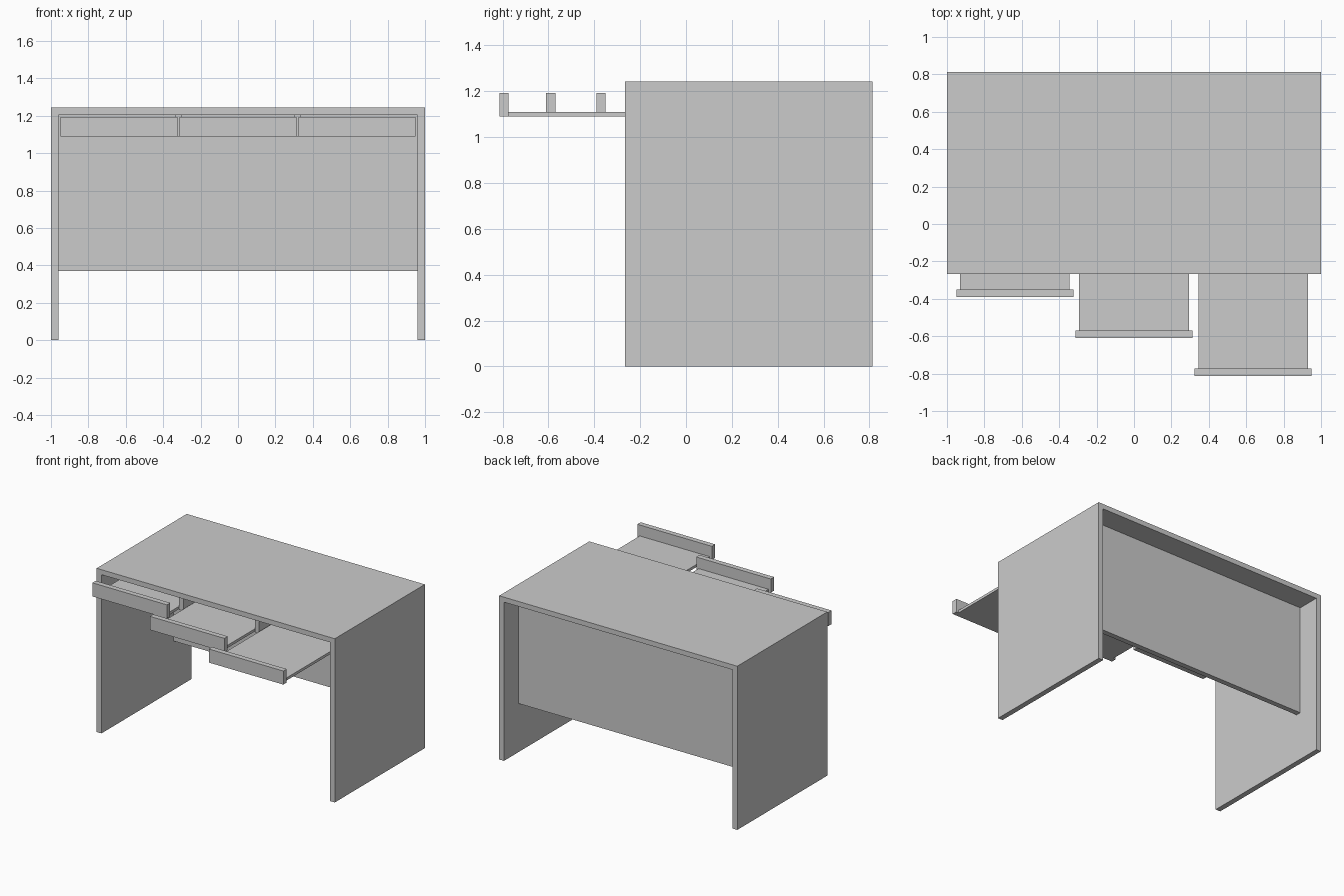
import bpy

if "Cube" in bpy.data.objects:
    bpy.data.objects.remove(bpy.data.objects["Cube"])


def box(name, x, y, z):
    """Box from (min, max) ranges on each axis."""
    bpy.ops.mesh.primitive_cube_add(size=1)
    ob = bpy.context.object
    ob.name = name
    ob.location = [(a + b) / 2 for a, b in (x, y, z)]
    ob.scale = [b - a for a, b in (x, y, z)]
    bpy.ops.object.transform_apply(location=True, rotation=False, scale=True)
    return ob


FRONT, BACK = -0.267, 0.813
UNDER, TOP = 1.205, 1.243
BOARD = 0.04
INNER = 1 - BOARD

# Carcass: top, two side panels, recessed back panel
box("desk_top", (-1, 1), (FRONT, BACK), (UNDER, TOP))
for side, x0 in (("left", -1), ("right", INNER)):
    box(f"{side}_side_panel", (x0, x0 + BOARD), (FRONT, BACK), (0, UNDER))
box("back_panel", (-INNER, INNER), (0.60, 0.64), (0.37, UNDER))

# Dividers hanging under the top between the drawers
for side, x in (("left", -0.318), ("right", 0.318)):
    box(f"{side}_drawer_divider", (x - 0.018, x + 0.018),
        (FRONT + BOARD, 0.60), (1.09, UNDER))

# Three pencil drawers, each pulled out further than the last
WIDTH, TRAY_LEN = 0.626, 0.80
for name, cx, y in (("left", -0.637, -0.39),
                    ("middle", 0.0, -0.61),
                    ("right", 0.637, -0.813)):
    h = WIDTH / 2
    box(f"{name}_drawer_front", (cx - h, cx + h), (y, y + BOARD), (1.09, 1.193))
    box(f"{name}_drawer_tray", (cx - h + 0.02, cx + h - 0.02),
        (y + BOARD, y + BOARD + TRAY_LEN), (1.09, 1.11))
